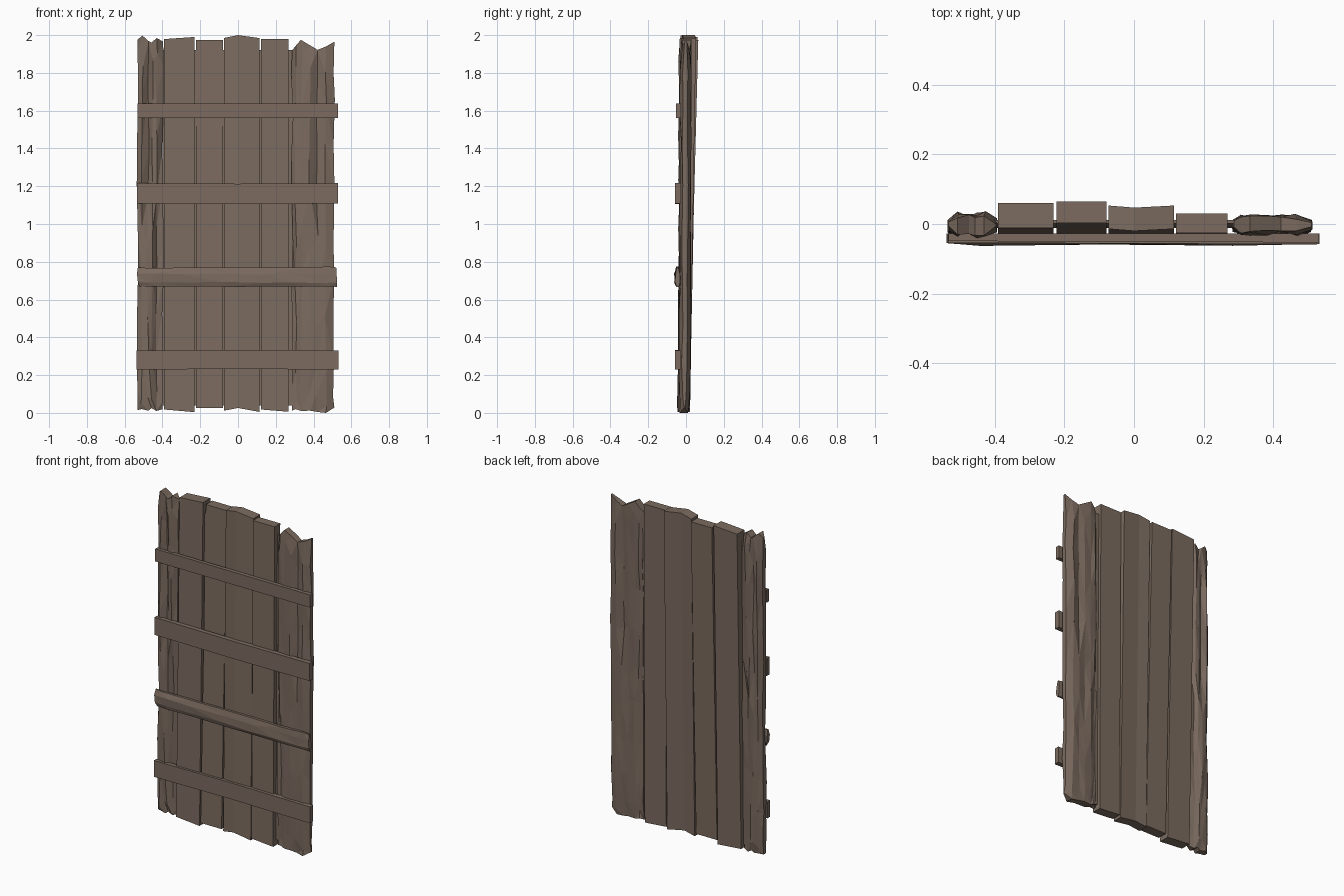
import bpy, bmesh, random

if "Cube" in bpy.data.objects:
    bpy.data.objects.remove(bpy.data.objects["Cube"])

wood = bpy.data.materials.new("weathered brown wood")
wood.diffuse_color = (0.20, 0.148, 0.116, 1)
wood.use_nodes = True
wood.node_tree.nodes["Principled BSDF"].inputs["Base Color"].default_value = wood.diffuse_color


def slab(name, cols, start_y, end_y, levels=(0, 1), rough=0.0, seed=1,
         cracks=(), sideways=False, bow=0.0):
    """Board made of lengthwise columns (across, start, end, y shift).
    start_y / end_y are the (front, back) depths at both ends.
    rough > 0 chips the edges and facets the faces; cracks are
    (column, first level, last level) grooves."""
    rnd = random.Random(seed)
    bm = bmesh.new()
    front, back = [], []
    n, m = len(cols), len(levels)

    def vert(a, y, l):
        return bm.verts.new((l, y, a) if sideways else (a, y, l))

    for i, (a, s, e, dy) in enumerate(cols):
        edge = i in (0, n - 1)
        fr, bk = [], []
        for j, t in enumerate(levels):
            end = j in (0, m - 1)
            yf = start_y[0] + (end_y[0] - start_y[0]) * t + dy
            yb = start_y[1] + (end_y[1] - start_y[1]) * t + dy
            th = yb - yf
            l = s + (e - s) * t
            da = 4 * bow * t * (1 - t)
            if rough:
                inset = (0.22 if edge else 0.0) + (0.10 if end else 0.0)
                yf += th * (inset + rnd.uniform(0, 0.16))
                yb -= th * (inset + rnd.uniform(0, 0.16))
                da += rnd.uniform(-1, 1) * rough * (0.5 if end else 1)
                if not end:
                    l += rnd.uniform(-0.3, 0.3) * (e - s) / m
                for c, j0, j1 in cracks:
                    if c == i and j0 <= j <= j1:
                        yf += th * 0.3
                        yb -= th * 0.15
            fr.append(vert(a + da, yf, l))
            bk.append(vert(a + da, yb, l))
        front.append(fr)
        back.append(bk)

    # front and back sheets, then the rim
    for i in range(n - 1):
        for j in range(m - 1):
            for g in (front, back):
                bm.faces.new((g[i][j], g[i + 1][j], g[i + 1][j + 1], g[i][j + 1]))
        for j in (0, m - 1):
            bm.faces.new((front[i][j], front[i + 1][j], back[i + 1][j], back[i][j]))
    for i in (0, n - 1):
        for j in range(m - 1):
            bm.faces.new((front[i][j], front[i][j + 1], back[i][j + 1], back[i][j]))
    if rough:
        bmesh.ops.triangulate(bm, faces=bm.faces[:])
    bmesh.ops.recalc_face_normals(bm, faces=bm.faces[:])
    me = bpy.data.meshes.new(name)
    bm.to_mesh(me)
    bm.free()
    me.materials.append(wood)
    ob = bpy.data.objects.new(name, me)
    bpy.context.collection.objects.link(ob)
    return ob


straight = (0, 0.3, 0.65, 1)
chipped = (0, 0.04, 0.13, 0.24, 0.36, 0.47, 0.6, 0.72, 0.83, 0.94, 1)

# split outer planks
slab("left_split_plank",
     [(-0.532, 0.015, 1.975, 0), (-0.508, 0.02, 1.998, 0), (-0.475, 0.012, 1.968, 0),
      (-0.455, 0.025, 1.96, 0), (-0.43, 0.01, 1.985, 0), (-0.397, 0.02, 1.965, 0)],
     (-0.043, 0.026), (-0.042, 0.038), chipped, 0.005, 4, [(2, 6, 9), (4, 1, 5)])
slab("right_split_plank",
     [(0.287, 0.012, 1.92, 0), (0.305, 0.02, 1.945, 0), (0.335, 0.01, 1.975, 0),
      (0.38, 0.012, 1.945, 0), (0.42, 0.005, 1.922, 0), (0.465, 0.0, 1.94, 0),
      (0.508, 0.028, 1.965, 0)],
     (-0.042, 0.026), (-0.034, 0.030), chipped, 0.006, 9, [(1, 1, 4), (4, 6, 9)])

# plain inner planks, leaning slightly back
slab("inner_plank_1", [(-0.391, 0.018, 1.979, 0), (-0.231, 0.004, 1.990, 0)],
     (-0.046, 0.020), (-0.012, 0.060), straight)
slab("inner_plank_2", [(-0.222, 0.026, 1.975, 0), (-0.079, 0.026, 1.975, 0)],
     (-0.048, 0.014), (0.003, 0.065), straight)
slab("inner_plank_3", [(-0.073, 0.012, 1.985, 0), (0.0, 0.026, 2.0, -0.006),
                       (0.115, 0.005, 1.984, 0)],
     (-0.040, 0.020), (-0.014, 0.053), straight)
slab("inner_plank_4", [(0.121, 0.018, 1.979, 0), (0.268, 0.006, 1.979, 0)],
     (-0.040, 0.020), (-0.026, 0.030), straight)

# thin strips closing the gaps between planks
for k, x in enumerate((-0.394, -0.2265, -0.076, 0.118, 0.277)):
    w = 0.014 if k == 4 else 0.007
    slab(f"gap_strip_{k + 1}", [(x - w, 0.04, 1.92, 0), (x + w, 0.04, 1.92, 0)],
         (-0.012, -0.002), (0.002, 0.012))

# cross battens on the front
for k, (z0, z1, x0, x1, yf, bow) in enumerate((
        (0.229, 0.330, -0.538, 0.533, -0.058, 0.004),
        (1.108, 1.216, -0.534, 0.530, -0.058, -0.003),
        (1.560, 1.638, -0.532, 0.530, -0.053, 0.0))):
    slab(f"cross_batten_{k + 1}", [(z0, x0, x1, 0), (z1, x0, x1, 0)],
         (yf + 0.004, -0.027), (yf, -0.027), (0, 0.5, 1), sideways=True, bow=bow)
slab("chipped_batten",
     [(0.668, -0.52, 0.525, 0), (0.69, -0.53, 0.525, 0),
      (0.735, -0.535, 0.522, 0), (0.771, -0.53, 0.52, 0)],
     (-0.063, -0.026), (-0.063, -0.026), (0, 0.08, 0.25, 0.45, 0.62, 0.8, 0.93, 1),
     0.004, 6, sideways=True)
